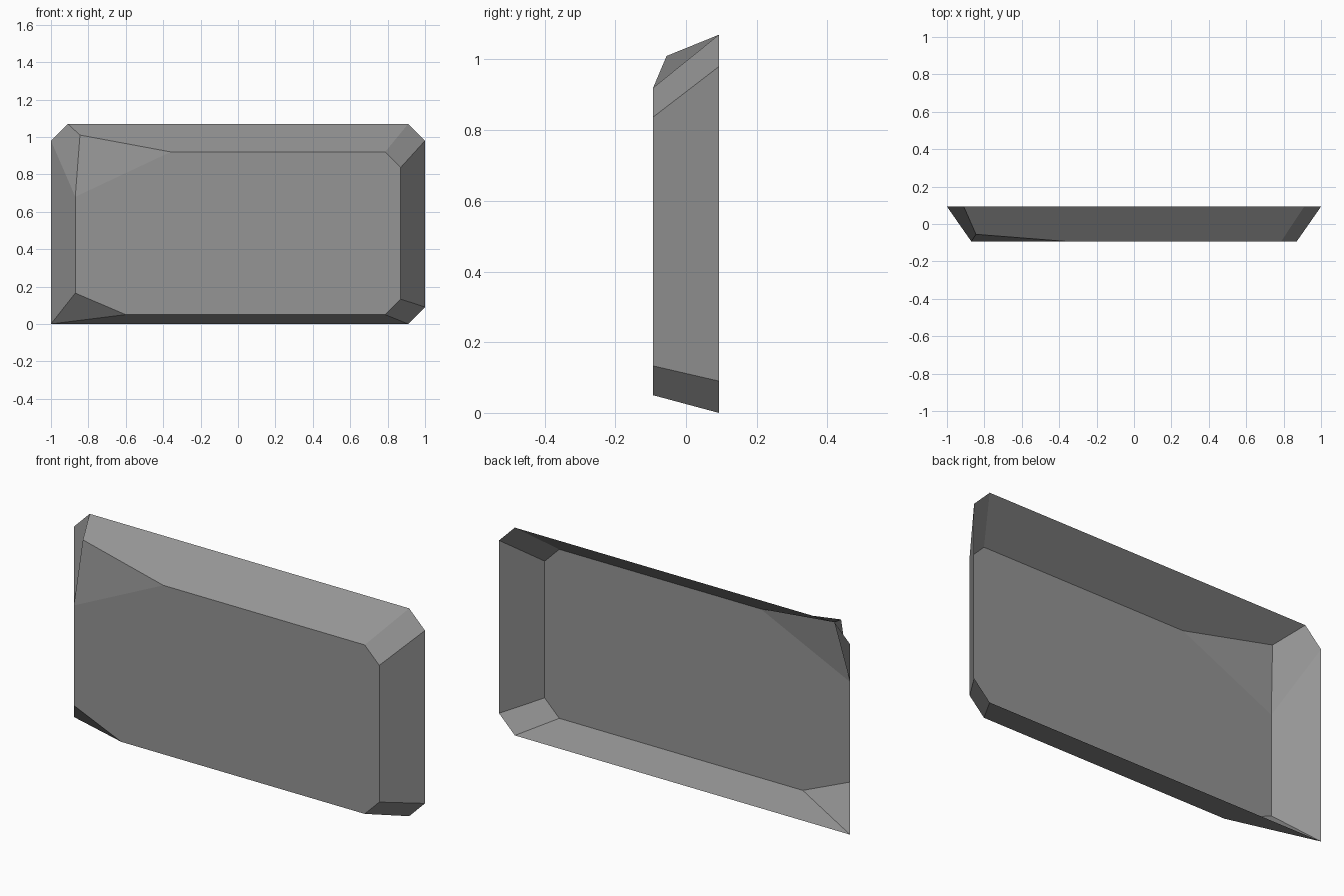
import bpy, bmesh

if "Cube" in bpy.data.objects:
    bpy.data.objects.remove(bpy.data.objects["Cube"])

DEPTH = 0.093  # half thickness


def chamfered_rect(half_w, z0, z1, c):
    """Eight corner points, counter-clockwise seen from the front."""
    return [(-half_w + c, z0), (half_w - c, z0), (half_w, z0 + c), (half_w, z1 - c),
            (half_w - c, z1), (-half_w + c, z1), (-half_w, z1 - c), (-half_w, z0 + c)]


# Outlines of the open back rim and the smaller front face
back = chamfered_rect(1.0, 0.0, 1.07, 0.09)
front = chamfered_rect(0.87, 0.05, 0.92, 0.083)

# Lower left: sharp rim corner, broken front corner
back[0] = back[7] = (-1.0, 0.0)
front[0], front[7] = (-0.60, 0.05), (-0.87, 0.165)
# Upper left: large chip in the front face
front[5], front[6] = (-0.36, 0.92), (-0.87, 0.68)

bm = bmesh.new()
b = [bm.verts.new((x, DEPTH, z)) for x, z in back]
f = [bm.verts.new((x, -DEPTH, z)) for x, z in front]
chip = bm.verts.new((-0.845, -0.055, 1.01))

# Front face and chip facet
bm.faces.new(f)
bm.faces.new((f[5], chip, f[6]))

# Sloping sides; the two next to the chip run to its peak
for i in range(8):
    j = (i + 1) % 8
    if i == 4:
        loop = (b[4], b[5], chip, f[5], f[4])
    elif i == 5:
        loop = (b[5], b[6], f[6], chip)
    else:
        loop = (b[i], b[j], f[j], f[i])
    bm.faces.new(loop)
bmesh.ops.remove_doubles(bm, verts=bm.verts[:], dist=0.0001)

mesh = bpy.data.meshes.new("stone_slab")
bm.to_mesh(mesh)
bm.free()

# Single stone colour
stone = bpy.data.materials.new("stone grey")
stone.diffuse_color = (0.30, 0.30, 0.30, 1.0)
stone.use_nodes = True
stone.node_tree.nodes["Principled BSDF"].inputs["Base Color"].default_value = stone.diffuse_color
mesh.materials.append(stone)
bpy.context.collection.objects.link(bpy.data.objects.new("stone_slab", mesh))
